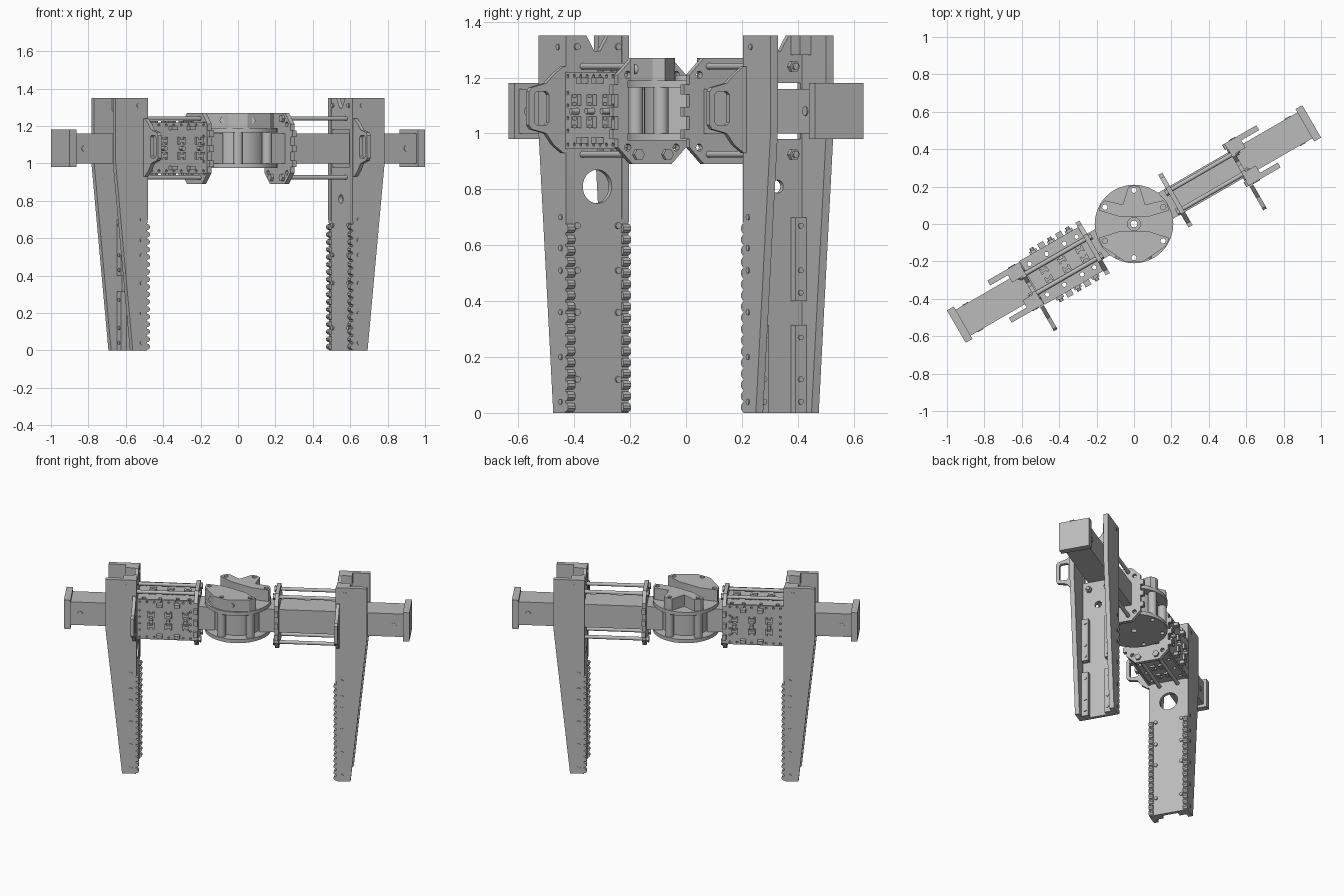
import bpy, bmesh
from math import sin, cos, pi, radians

cube = bpy.data.objects.get("Cube")
if cube:
    bpy.data.objects.remove(cube, do_unlink=True)

GREY = (0.5, 0.5, 0.5, 1)
mat = bpy.data.materials.new("machined grey")
mat.use_nodes = True
mat.diffuse_color = GREY
mat.node_tree.nodes["Principled BSDF"].inputs["Base Color"].default_value = GREY
TURN = radians(30)
parts = []


def rect(a0, b0, a1, b1):
    return [(a0, b0), (a1, b0), (a1, b1), (a0, b1)]


def circle(a, b, r, n=20):
    return [(a + r * cos(2 * pi * i / n), b + r * sin(2 * pi * i / n)) for i in range(n)]


def spool(a, b, w=0.022, h=0.02):
    # I-shaped outline
    n = h * 0.45
    k = w * 0.5
    half = [(-w, -h), (-k, -h), (-k, -n), (k, -n), (k, -h), (w, -h)]
    return [(a + x, b + y) for x, y in half] + [(a - x, b - y) for x, y in half]


def plate(name, loops, axis, lo, hi, m=1, turn=TURN):
    """Extrude outlines (inner loops become holes) from lo to hi along axis; m mirrors along the beam."""
    cu = bpy.data.curves.new(name, "CURVE")
    cu.dimensions = "2D"
    cu.fill_mode = "BOTH"
    cu.extrude = (hi - lo) / 2
    for loop in loops:
        sp = cu.splines.new("POLY")
        sp.points.add(len(loop) - 1)
        for p, (a, b) in zip(sp.points, loop):
            p.co = (a, b, 0, 1)
        sp.use_cyclic_u = True
    tmp = bpy.data.objects.new("tmp", cu)
    bpy.context.collection.objects.link(tmp)
    dg = bpy.context.evaluated_depsgraph_get()
    me = bpy.data.meshes.new_from_object(tmp.evaluated_get(dg))
    bpy.data.objects.remove(tmp, do_unlink=True)
    bpy.data.curves.remove(cu)
    mid = (lo + hi) / 2
    for v in me.vertices:
        a, b, c = v.co.x, v.co.y, v.co.z + mid
        x, y, z = {"s": (c, a, b), "t": (a, c, b), "z": (a, b, c)}[axis]
        v.co = (m * x, y, z)
    bm = bmesh.new()
    bm.from_mesh(me)
    bmesh.ops.remove_doubles(bm, verts=bm.verts, dist=1e-5)
    bmesh.ops.recalc_face_normals(bm, faces=bm.faces)
    bm.to_mesh(me)
    bm.free()
    me.name = name
    me.materials.clear()
    me.materials.append(mat)
    ob = bpy.data.objects.new(name, me)
    ob.rotation_euler.z = turn
    bpy.context.collection.objects.link(ob)
    parts.append(ob)
    return ob


# ---- central hub: two discs, hollow posts, core and split top ----
ring = [(0.18 * cos(k * pi / 3 + pi / 6), 0.18 * sin(k * pi / 3 + pi / 6)) for k in range(6)]
holes = [circle(x, y, 0.014) for x, y in ring]
bore = circle(0, 0, 0.018)
disc = [circle(0, 0, 0.21, 48), bore] + holes
plate("hub_lower_disc", disc, "z", 0.975, 1.0, turn=0)
plate("hub_upper_disc", disc, "z", 1.165, 1.19, turn=0)
plate("hub_posts", [circle(x, y, 0.027) for x, y in ring] + holes, "z", 1.0, 1.165, turn=0)
plate("hub_core", [circle(0, 0, 0.15, 40), bore], "z", 1.0, 1.165, turn=0)
plate("hub_centre_bush", [circle(0, 0, 0.038), bore], "z", 1.19, 1.21, turn=0)

front_half = [(-0.19, -0.075), (-0.08, -0.04), (0.08, -0.04), (0.19, -0.075),
              (0.17, -0.12), (0.05, -0.2), (-0.05, -0.2), (-0.17, -0.12)]
plate("hub_top_front", [front_half] + holes[3:], "z", 1.19, 1.27, turn=0)
star = [(0.08, 0.04)]
for deg in (30, 90, 150):
    for d, r in ((-9, 0.2), (0, 0.207), (9, 0.2), (30, 0.12)):
        if deg + d < 180:
            ang = radians(deg + d)
            star.append((r * cos(ang), r * sin(ang)))
star.append((-0.08, 0.04))
plate("hub_top_back", [star] + holes[:3], "z", 1.19, 1.27, turn=0)
plate("hub_top_screws", [circle(x, 1.23, 0.018) for x in (-0.08, 0.075)], "t", -0.184, -0.17, turn=0)

# ---- finger outlines ----
TOP = 1.35
PITCH = 0.04
cheek = [(0.725, 0), (0.83, 1.0), (0.83, TOP), (0.632, TOP), (0.632, 0.7)]
for i in reversed(range(17)):
    zc = (i + 0.5) * PITCH
    cheek += [(0.636 - 0.018 * sin(k * pi / 5), zc + 0.016 * cos(k * pi / 5)) for k in range(6)]
cheek.append((0.636, 0))
face = [(-0.1, 0), (0.1, 0), (0.1, TOP), (0.045, TOP), (0.012, TOP - 0.055),
        (-0.012, TOP - 0.055), (-0.045, TOP), (-0.1, TOP)]
handle = [(-0.1, 0.93), (-0.14, 0.93), (-0.18, 0.96), (-0.21, 1.0), (-0.27, 1.015), (-0.282, 1.03),
          (-0.282, 1.15), (-0.27, 1.165), (-0.21, 1.18), (-0.18, 1.21), (-0.14, 1.24), (-0.1, 1.24)]
slot = [(-0.2, 1.04), (-0.21, 1.03), (-0.25, 1.03), (-0.26, 1.04),
        (-0.26, 1.14), (-0.25, 1.15), (-0.21, 1.15), (-0.2, 1.14)]
clamp = [(-0.14, 0.95), (-0.08, 0.89), (0.08, 0.89), (0.14, 0.95),
         (0.14, 1.21), (0.08, 1.27), (-0.08, 1.27), (-0.14, 1.21)]
rod_spots = [(t, z) for t in (-0.06, 0.06) for z in (0.925, 1.24)]
grip_z = (0.12, 0.36, 0.51, 0.67)
side_z = (0.04, 0.2, 0.36, 0.51, 0.59, 0.7, 1.31)

for m, side in ((-1, "right"), (1, "left")):
    # square beam with end cap
    plate(side + "_beam", [rect(-0.08, 1.0, 0.08, 1.16)], "s", 0.14, 1.07, m)
    plate(side + "_end_cap", [rect(-0.1, 0.98, 0.1, 1.18)], "s", 1.055, 1.097, m)
    for t in (-0.084, 0.08):
        plate(side + "_beam_pin", [circle(0.995, 1.08, 0.017)], "t", t, t + 0.004, m)

    # finger channel
    eye = circle(0, 0.81, 0.06 if m < 0 else 0.023, 28)
    plate(side + "_finger_face", [face, rect(-0.094, 0.98, 0.094, 1.18), eye], "s", 0.635, 0.657, m)
    for sgn in (-1, 1):
        lo, hi = sorted((sgn * 0.1, sgn * 0.13))
        plate(side + "_finger_cheek", [cheek], "t", lo, hi, m)
        lo, hi = sorted((sgn * 0.13, sgn * 0.134))
        plate(side + "_cheek_bolts", [circle(0.67 + 0.02 * (z > 1), z, 0.011, 10) for z in side_z], "t", lo, hi, m)
        # inner rails and top lugs
        a0, a1 = sorted((sgn * 0.055, sgn * 0.1))
        plate(side + "_rails", [rect(a0, 0.0, a1, 0.315), rect(a0, 0.4, a1, 0.7)], "s", 0.657, 0.69, m)
        plate(side + "_rail_bolts", [circle(sgn * 0.075, z, 0.01, 10) for z in (0.04, 0.12, 0.27, 0.43, 0.51, 0.67)],
              "s", 0.69, 0.695, m)
        plate(side + "_top_lug", [rect(a0, 1.28, a1, TOP)], "s", 0.657, 0.72, m)
        plate(side + "_grip_bolts", [circle(sgn * 0.085, z, 0.012, 10) for z in grip_z + (1.31,)],
              "s", 0.627, 0.635, m)
    # side handle with a raised bracket
    plate(side + "_handle", [handle, slot], "s", 0.635, 0.657, m)

    # clamp plate, tie rods and nuts
    plate(side + "_clamp_plate", [clamp] + [circle(t, z, 0.013, 12) for t in (-0.1, 0.1) for z in (0.95, 1.21)],
          "s", 0.243, 0.268, m)
    plate(side + "_tie_rods", [circle(t, z, 0.012, 14) for t, z in rod_spots], "s", 0.235, 0.685, m)
    nuts = [circle(t, z, 0.021, 6) for t, z in rod_spots]
    plate(side + "_outer_nuts", nuts, "s", 0.657, 0.675, m)
    plate(side + "_inner_nuts", nuts, "s", 0.228, 0.243, m)
    tabs = [rect(sgn * 0.15 - 0.012, z, sgn * 0.15 + 0.012, z + 0.035)
            for sgn in (-1, 1) for z in (0.98, 1.06, 1.14)]
    plate(side + "_clamp_tabs", tabs, "s", 0.243, 0.268, m)

# ---- perforated housing around the right beam ----
cols = (0.32, 0.43, 0.54)
rim = [circle(0.29 + 0.046 * i, z, 0.007, 8) for i in range(8) for z in (0.96, 1.205)]
rim += [circle(s, 1.01 + 0.045 * i, 0.007, 8) for i in range(4) for s in (0.29, 0.612)]
for sgn in (-1, 1):
    lo, hi = sorted((sgn * 0.12, sgn * 0.135))
    plate("housing_side", [rect(0.268, 0.945, 0.63, 1.22)] + rim, "t", lo, hi, -1)
    lo, hi = sorted((sgn * 0.135, sgn * 0.15))
    plate("housing_spools", [spool(s, z) for s in cols for z in (1.04, 1.12)], "t", lo, hi, -1)
    lo, hi = sorted((sgn * 0.135, sgn * 0.165))
    plate("housing_rollers", [rect(s - 0.018, z - 0.011, s + 0.018, z + 0.011)
                              for s in (0.375, 0.485) for z in (0.975, 1.19)], "t", lo, hi, -1)
    lo, hi = sorted((sgn * 0.1, sgn * 0.165))
    plate("housing_side_pins", [circle(s, 1.08, 0.012, 12) for s in cols], "t", lo, hi, -1)
vents = [circle(s, t, 0.012, 12) for s in (0.3, 0.375, 0.485, 0.59) for t in (-0.095, 0.095)]
for name, lo, hi, out in (("top", 1.2, 1.215, 1.215), ("bottom", 0.95, 0.965, 0.938)):
    plate("housing_" + name, [rect(0.268, -0.12, 0.63, 0.12)] + vents, "z", lo, hi, -1)
    plate("housing_" + name + "_spools", [spool(s, t, 0.022, 0.016) for s in cols for t in (-0.026, 0.026)],
          "z", out, out + 0.012, -1)

# smooth round walls, crisp edges
bpy.ops.object.select_all(action="DESELECT")
for ob in parts:
    ob.select_set(True)
bpy.context.view_layer.objects.active = parts[0]
bpy.ops.object.shade_smooth_by_angle(angle=radians(30))
